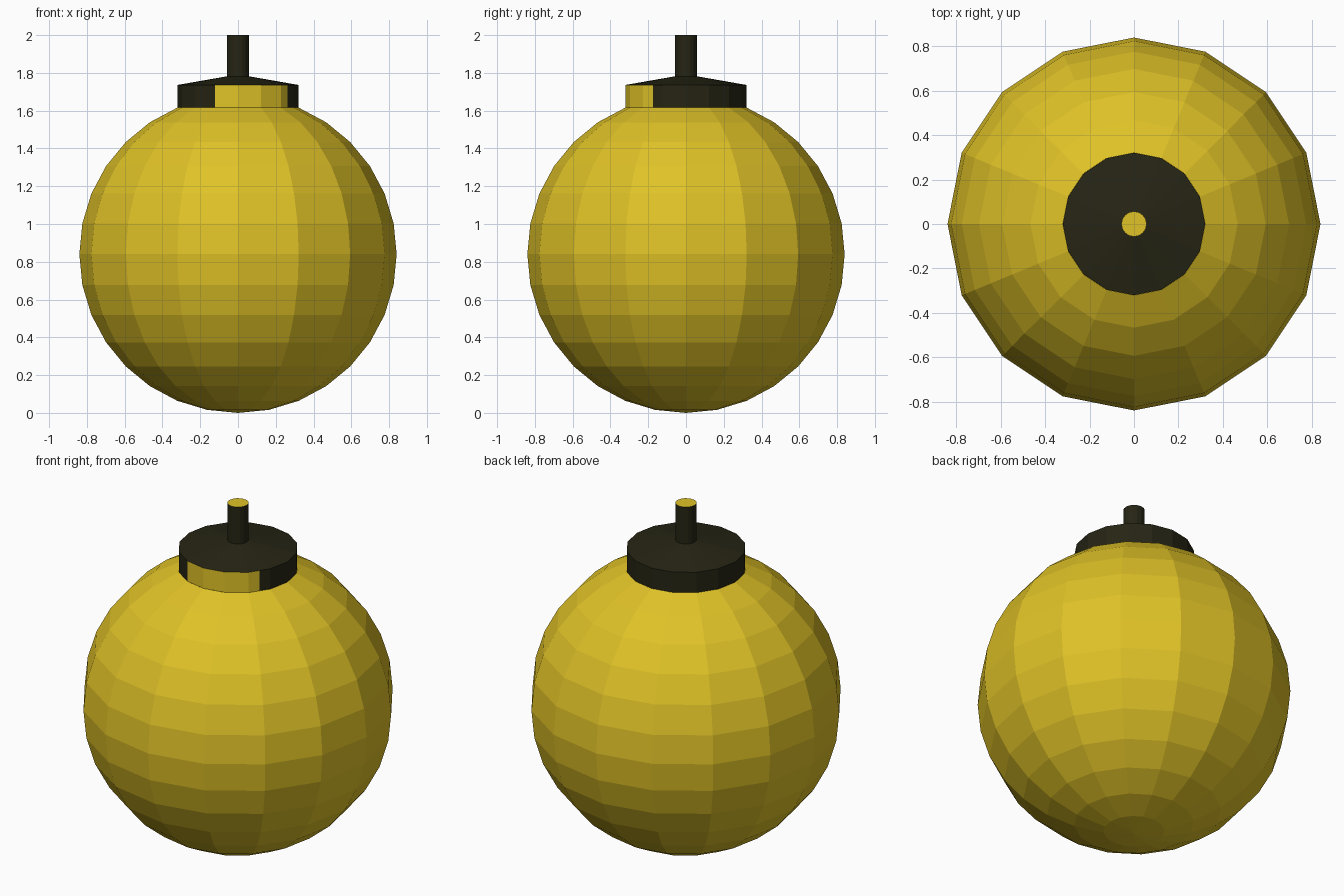
import bpy, bmesh, math

if "Cube" in bpy.data.objects:
    bpy.data.objects.remove(bpy.data.objects["Cube"])

R = 0.84       # ball radius
SIDES = 16


def material(name, rgb):
    m = bpy.data.materials.new(name)
    m.diffuse_color = (*rgb, 1)
    m.use_nodes = True
    m.node_tree.nodes["Principled BSDF"].inputs["Base Color"].default_value = m.diffuse_color
    return m


yellow = material("golden yellow", (0.74, 0.54, 0.02))
dark = material("dark olive", (0.019, 0.018, 0.007))


def lathe(name, profile, mats):
    """Turn an (r, z) profile around z; r = 0 makes a pole. Outline runs bottom to top."""
    bm = bmesh.new()
    rings = []
    for r, z in profile:
        n = SIDES if r > 0 else 1
        rings.append([bm.verts.new((r * math.cos(math.tau * i / SIDES),
                                    r * math.sin(math.tau * i / SIDES), z)) for i in range(n)])
    for a, b in zip(rings, rings[1:]):
        for i in range(SIDES):
            j = (i + 1) % SIDES
            quad = [a[i % len(a)], a[j % len(a)], b[j % len(b)], b[i % len(b)]]
            bm.faces.new(list(dict.fromkeys(quad)))
    bm.normal_update()
    mesh = bpy.data.meshes.new(name)
    obj = bpy.data.objects.new(name, mesh)
    bpy.context.collection.objects.link(obj)
    for m in mats:
        mesh.materials.append(m)
    return obj, mesh, bm


# Round body: sphere rings from the bottom pole up to the collar
angles = [math.radians(-90 + 11.25 * k) for k in range(15)]
profile = [(0 if k == 0 else R * math.cos(a), R + R * math.sin(a)) for k, a in enumerate(angles)]
obj, mesh, bm = lathe("round_body", profile, [yellow])
bm.to_mesh(mesh)
bm.free()

# Collar with a low conical top; a patch of its front wall is yellow
obj, mesh, bm = lathe("collar", [(0.321, 1.616), (0.321, 1.736), (0, 1.792)], [dark, yellow])
# split the wall face that is half yellow, half dark
cut = math.radians(-33.75)
walls = [f for f in bm.faces if abs(f.normal.z) < 0.1]
half = [f for f in walls
        if abs(math.atan2(f.normal.y, f.normal.x) - cut) < 0.05]
geom = half + list({e for f in half for e in f.edges}) + list({v for f in half for v in f.verts})
bmesh.ops.bisect_plane(bm, geom=geom, plane_co=(0, 0, 0),
                       plane_no=(-math.sin(cut), math.cos(cut), 0))
for f in bm.faces:
    c = f.calc_center_median()
    deg = math.degrees(math.atan2(c.y, c.x))
    if abs(f.normal.z) < 0.1 and -112.5 < deg < -33.75:
        f.material_index = 1
bm.to_mesh(mesh)
bm.free()

# Fuse stem with a yellow end
obj, mesh, bm = lathe("fuse_stem", [(0.057, 1.77), (0.057, 2.0), (0, 2.0)], [dark, yellow])
for f in bm.faces:
    f.material_index = 1 if f.normal.z > 0.9 else 0
bm.to_mesh(mesh)
bm.free()
